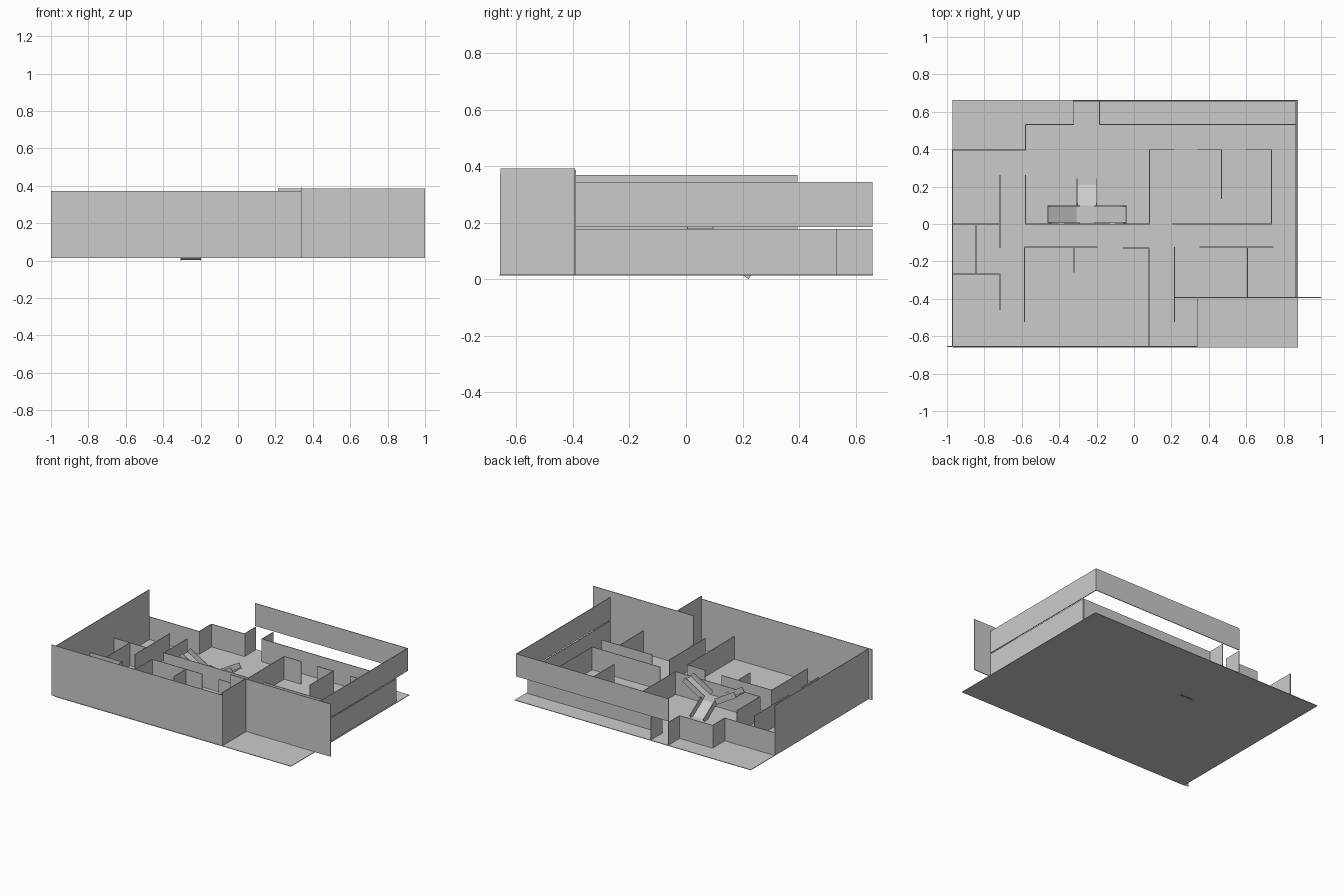
import bpy, bmesh, math
from mathutils import Vector

if "Cube" in bpy.data.objects:
    bpy.data.objects.remove(bpy.data.objects["Cube"])

FLOOR, LOW = 0.015, 0.178   # floor level and single-storey wall top
T = 0.005                   # wall thickness


def mesh_object(name, bm):
    bmesh.ops.recalc_face_normals(bm, faces=bm.faces)
    me = bpy.data.meshes.new(name)
    bm.to_mesh(me)
    bm.free()
    ob = bpy.data.objects.new(name, me)
    bpy.context.collection.objects.link(ob)
    return ob


def box(name, lo, hi):
    bm = bmesh.new()
    bmesh.ops.create_cube(bm, size=1)
    for v in bm.verts:
        v.co = Vector([(a + b) / 2 + c * (b - a) for a, b, c in zip(lo, hi, v.co)])
    return mesh_object(name, bm)


def wall_x(name, y, x0, x1, z0=FLOOR, z1=LOW):
    return box(name, (x0, y - T / 2, z0), (x1, y + T / 2, z1))


def wall_y(name, x, y0, y1, z0=FLOOR, z1=LOW):
    return box(name, (x - T / 2, y0, z0), (x + T / 2, y1, z1))


def slope(name, a, b, side, down, up):
    """Slab following the line a-b, swept by the vector side."""
    a, b, side = Vector(a), Vector(b), Vector(side)
    n = (b - a).cross(side).normalized()
    if n.z < 0:
        n = -n
    bm = bmesh.new()
    prof = [a - n * down, b - n * down, b + n * up, a + n * up]
    face = bm.faces.new([bm.verts.new(p) for p in prof])
    ext = bmesh.ops.extrude_face_region(bm, geom=[face])
    for v in ext["geom"]:
        if isinstance(v, bmesh.types.BMVert):
            v.co += side
    return mesh_object(name, bm)


# Floor slab
box("floor", (-0.97, -0.66, FLOOR - 0.002), (0.877, 0.662, FLOOR + 0.002))

# Tall outer walls
wall_x("front_wall", -0.655, -1.0, 0.34, FLOOR, 0.373)
wall_y("left_wall", -0.97, -0.655, 0.395, FLOOR, 0.37)
wall_y("entry_side_wall", 0.338, -0.657, -0.392, FLOOR, 0.393)
wall_x("entry_front_wall", -0.392, 0.213, 1.0, FLOOR, 0.387)

# Upper storey band with a gap under it
wall_y("upper_right_wall", 0.866, -0.395, 0.657, 0.185, 0.345)
wall_x("upper_back_wall", 0.657, -0.325, 0.868, 0.185, 0.345)

# Walls parallel to x: y, x0, x1
for i, w in enumerate([
    (0.395, -0.97, -0.578), (0.532, -0.58, -0.32), (0.532, -0.185, 0.866),
    (0.0, -0.97, -0.715), (-0.267, -0.97, -0.715), (0.0, -0.582, 0.085),
    (0.397, 0.082, 0.217), (0.397, 0.34, 0.47), (0.397, 0.6, 0.737),
    (0.0, 0.203, 0.737), (-0.123, -0.585, -0.195), (-0.128, -0.06, 0.08),
    (-0.123, 0.35, 0.745),
]):
    wall_x(f"cross_wall_{i + 1}", *w)

# Walls parallel to y: x, y0, y1
for i, w in enumerate([
    (-0.58, 0.395, 0.532), (-0.322, 0.532, 0.66), (-0.185, 0.53, 0.66),
    (0.866, -0.395, 0.532), (-0.717, -0.128, 0.263), (-0.58, 0.0, 0.263),
    (-0.845, -0.267, 0.0), (-0.717, -0.46, -0.267), (0.083, 0.0, 0.397),
    (0.468, 0.133, 0.397), (0.735, 0.0, 0.397), (-0.585, -0.525, -0.123),
    (-0.32, -0.26, -0.123), (0.08, -0.655, -0.128), (0.217, -0.525, -0.123),
    (0.606, -0.392, -0.123),
]):
    wall_y(f"long_wall_{i + 1}", *w)

# T-shaped stair: lower flight, landing, two upper flights
MID = 0.09
box("stair_landing", (-0.307, 0.003, MID - 0.003), (-0.197, 0.098, MID))
flights = {
    "lower_flight": ((-0.307, 0.225, 0.006), (-0.307, 0.098, MID), (0.11, 0, 0)),
    "left_flight": ((-0.307, 0.003, MID), (-0.46, 0.003, 0.18), (0, 0.095, 0)),
    "right_flight": ((-0.197, 0.003, MID), (-0.042, 0.003, 0.18), (0, 0.095, 0)),
}
for name, (a, b, side) in flights.items():
    slope(name + "_ramp", a, b, side, 0.004, 0)
    s = Vector(side)
    thin = s.normalized() * 0.004
    slope(name + "_rail_near", a, b, thin, 0.006, 0.035)
    slope(name + "_rail_far", Vector(a) + s - thin, Vector(b) + s - thin, thin, 0.006, 0.035)
